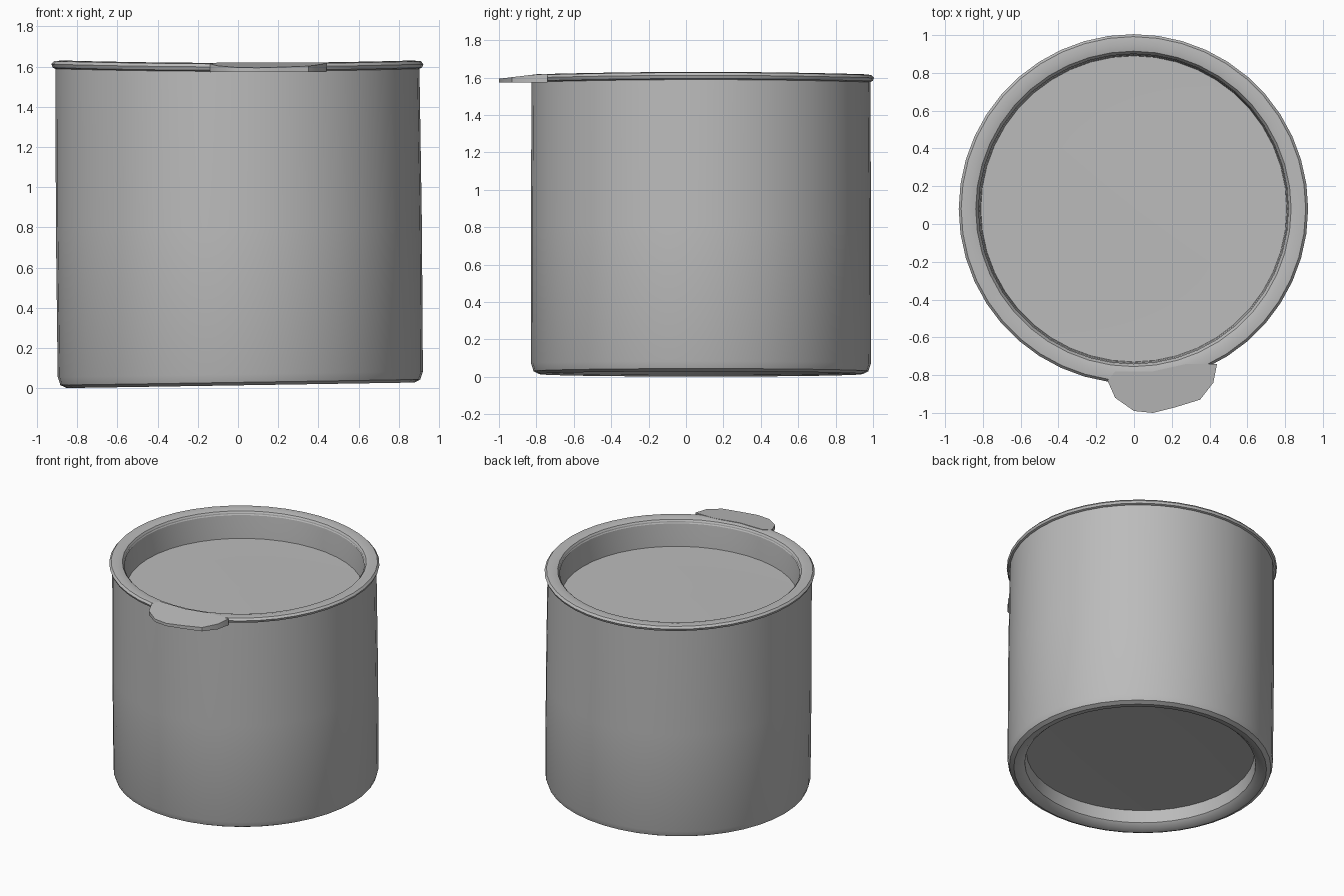
import bpy
import bmesh
import math

cube = bpy.data.objects.get("Cube")
if cube:
    bpy.data.objects.remove(cube, do_unlink=True)

SIDES = 44
CENTRE_Y = 0.08

metal = bpy.data.materials.new("plain grey")
metal.use_nodes = True
GREY = (0.5, 0.5, 0.5, 1)
metal.diffuse_color = GREY
metal.node_tree.nodes["Principled BSDF"].inputs["Base Color"].default_value = GREY


def finish(name, bm):
    bmesh.ops.recalc_face_normals(bm, faces=bm.faces)
    mesh = bpy.data.meshes.new(name)
    bm.to_mesh(mesh)
    bm.free()
    mesh.materials.append(metal)
    obj = bpy.data.objects.new(name, mesh)
    bpy.context.collection.objects.link(obj)
    bpy.ops.object.select_all(action='DESELECT')
    obj.select_set(True)
    bpy.context.view_layer.objects.active = obj
    bpy.ops.object.shade_smooth_by_angle(angle=math.radians(35))
    return obj


def bend(v):
    """Slightly dented can: base leans up to the right, the rim waves."""
    t = min(max(v.z / 1.6, 0), 1)
    a = math.atan2(v.y, v.x)
    r = math.hypot(v.x, v.y)
    v.z += (1 - t) * 0.016 * v.x + t * 0.008 * r * r * math.cos(2 * a)
    v.x += 0.012 - 0.015 * t
    v.y += CENTRE_Y


def lathe(name, profile, closed=False):
    """Spin (radius, height) points round the can's axis."""
    bm = bmesh.new()
    verts = [bm.verts.new((r, 0, z)) for r, z in profile]
    pairs = list(zip(verts, verts[1:]))
    if closed:
        pairs.append((verts[-1], verts[0]))
    edges = [bm.edges.new(p) for p in pairs]
    bmesh.ops.spin(bm, geom=verts + edges, cent=(0, 0, 0), axis=(0, 0, 1),
                   angle=math.tau, steps=SIDES, use_merge=True)
    bmesh.ops.remove_doubles(bm, verts=bm.verts, dist=0.0005)
    for v in bm.verts:
        bend(v.co)
    return finish(name, bm)


# Side wall with a rounded lower corner, foot ring and recessed base
lathe("can_body", [(0.905, 1.6), (0.91, 0.8), (0.908, 0.07), (0.895, 0.03),
                   (0.865, 0.015), (0.82, 0.022), (0.79, 0.05), (0.78, 0.14),
                   (0.45, 0.15), (0, 0.15)])

# Rolled rim round the top
lathe("top_rim", [(0.82, 1.59), (0.835, 1.615), (0.87, 1.624), (0.912, 1.62),
                  (0.925, 1.605), (0.918, 1.588), (0.9, 1.58)], closed=True)

# Sunken lid with its short inner wall
lathe("sunken_lid", [(0.825, 1.605), (0.815, 1.5), (0.81, 1.42),
                     (0.5, 1.415), (0, 1.42)])

# Pull tab overhanging the front, thinner and lower at its tip
outline = [(-0.14, -0.83), (-0.1, -0.92), (0.0, -0.99), (0.1, -1.0),
           (0.22, -0.97), (0.35, -0.93), (0.42, -0.84), (0.44, -0.74),
           (0.28, -0.74), (0.1, -0.78), (-0.1, -0.78)]
bm = bmesh.new()
face = bm.faces.new([bm.verts.new((x, y, 1.573)) for x, y in outline])
top = bmesh.ops.extrude_face_region(bm, geom=[face])
for v in top["geom"]:
    if isinstance(v, bmesh.types.BMVert):
        v.co.z = 1.62 + 0.12 * min(0, v.co.y + 0.78)
finish("pull_tab", bm)
